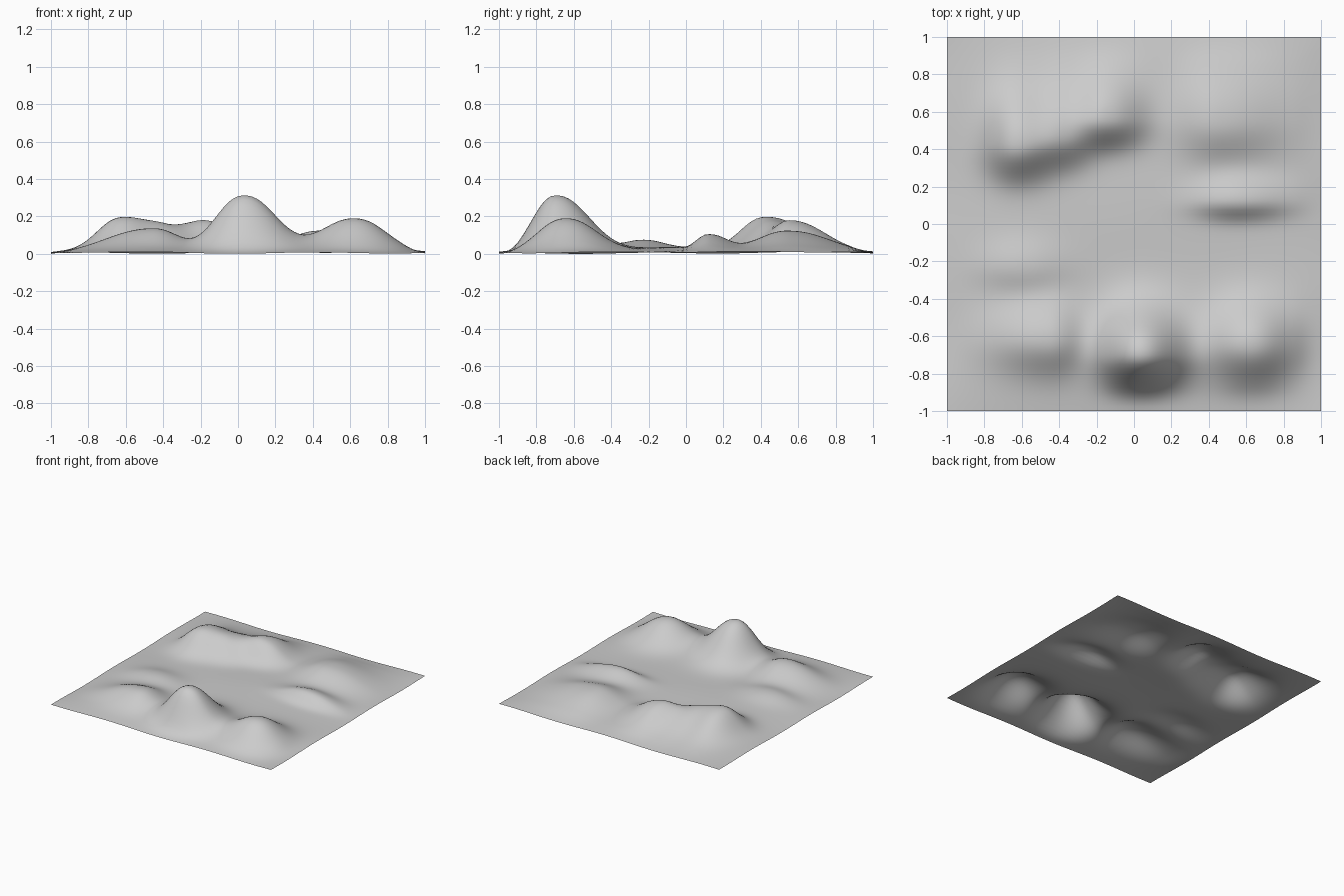
import bpy, bmesh, math

if "Cube" in bpy.data.objects:
    bpy.data.objects.remove(bpy.data.objects["Cube"])

# Hills: centre x, y, height, then falloff widths to the left, right, front, back
HILLS = [
    (0.03, -0.70, 0.285, 0.20, 0.23, 0.16, 0.24),    # main peak
    (0.63, -0.65, 0.165, 0.23, 0.22, 0.19, 0.22),    # front right hill
    (-0.45, -0.62, 0.105, 0.32, 0.17, 0.17, 0.20),   # front left hill
    (-0.60, -0.23, 0.04, 0.22, 0.23, 0.12, 0.14),    # left mound
    (-0.62, 0.42, 0.165, 0.17, 0.19, 0.17, 0.28),    # back left range
    (-0.37, 0.47, 0.10, 0.14, 0.15, 0.15, 0.28),
    (-0.15, 0.56, 0.14, 0.15, 0.20, 0.14, 0.24),
    (0.45, 0.55, 0.10, 0.22, 0.34, 0.20, 0.28),      # back right rise
    (0.55, 0.12, 0.075, 0.23, 0.27, 0.085, 0.13),    # small ridge
]


def hill(x, y, cx, cy, h, left, right, front, back):
    dx = (x - cx) / (left if x < cx else right)
    dy = (y - cy) / (front if y < cy else back)
    return h * math.exp(-(dx * dx + dy * dy) ** 1.12)


def height(x, y):
    # gentle plain that sinks toward the border, hills, and slight waviness
    fade = (1 - x ** 4) * (1 - y ** 4)
    z = 0.014 + 0.026 * fade
    z += 0.004 * math.sin(7.1 * x + 1.3 * y) + 0.003 * math.sin(8.3 * y - 2.1 * x + 1)
    hills = sum(hill(x, y, *p) for p in HILLS)
    edge = min(1.0, (1 - max(abs(x), abs(y))) / 0.15)
    return z + hills * edge * (2 - edge)


# Terrain sheet
bm = bmesh.new()
bmesh.ops.create_grid(bm, x_segments=80, y_segments=80, size=1.0)
for v in bm.verts:
    v.co.z = height(v.co.x, v.co.y)
low = min(v.co.z for v in bm.verts)
for v in bm.verts:
    v.co.z -= low
for f in bm.faces:
    f.smooth = True
mesh = bpy.data.meshes.new("terrain")
bm.to_mesh(mesh)
bm.free()

# Single grey surface
grey = bpy.data.materials.new("light grey")
grey.diffuse_color = (0.6, 0.6, 0.6, 1)
grey.use_nodes = True
grey.node_tree.nodes["Principled BSDF"].inputs["Base Color"].default_value = grey.diffuse_color
mesh.materials.append(grey)
terrain = bpy.data.objects.new("terrain", mesh)
bpy.context.collection.objects.link(terrain)
